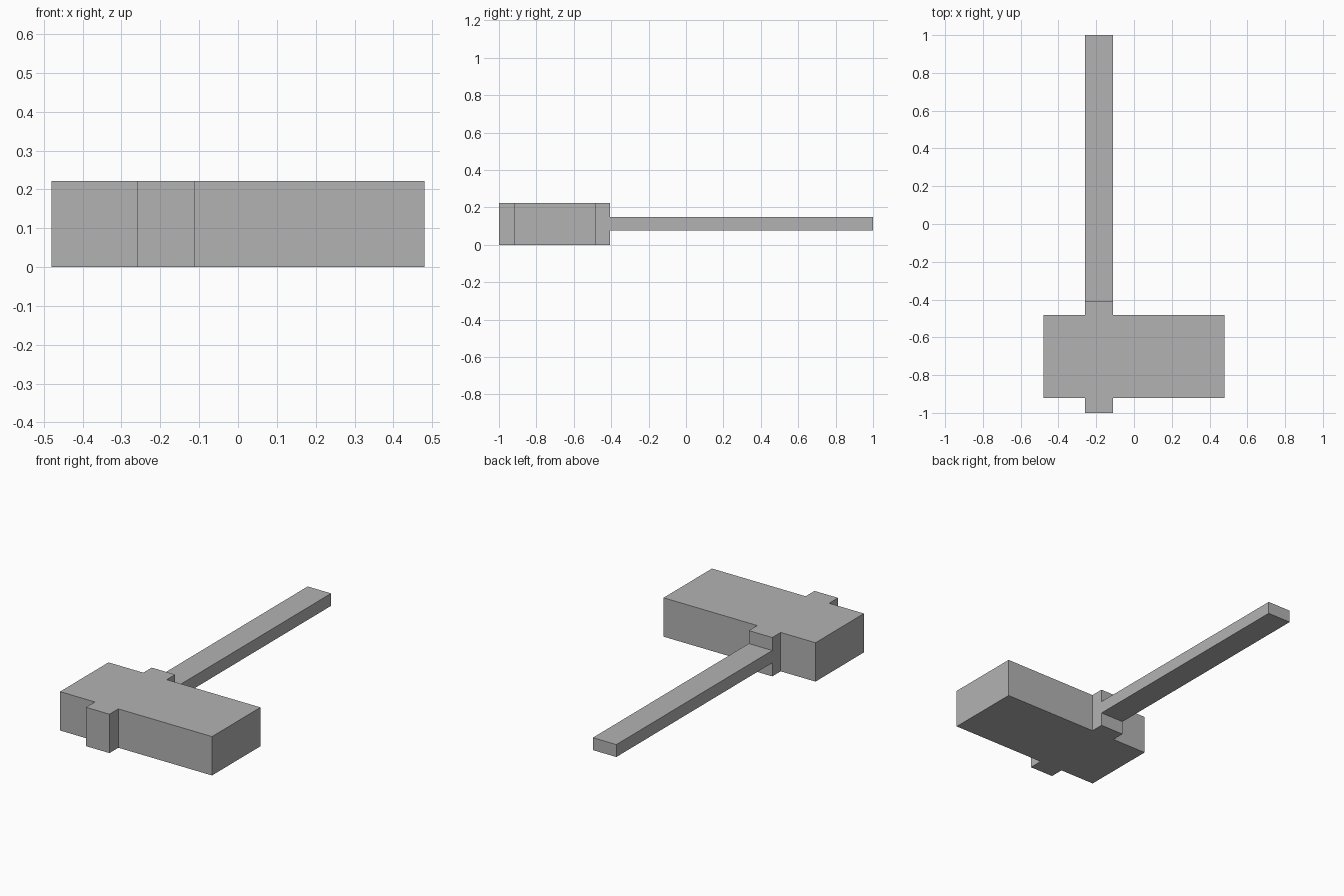
import bpy
import bmesh

cube = bpy.data.objects.get("Cube")
if cube:
    bpy.data.objects.remove(cube, do_unlink=True)

grey = bpy.data.materials.new("plain grey")
grey.use_nodes = True
colour = (0.45, 0.45, 0.45, 1)
grey.diffuse_color = colour
grey.node_tree.nodes["Principled BSDF"].inputs["Base Color"].default_value = colour


def extrude_outline(name, outline, bottom, top):
    """Raise a flat outline into a solid with flat faces."""
    bm = bmesh.new()
    base = bm.faces.new([bm.verts.new((x, y, bottom)) for x, y in outline])
    raised = bmesh.ops.extrude_face_region(bm, geom=[base], use_keep_orig=True)["geom"]
    verts = [v for v in raised if isinstance(v, bmesh.types.BMVert)]
    bmesh.ops.translate(bm, verts=verts, vec=(0, 0, top - bottom))
    bmesh.ops.recalc_face_normals(bm, faces=bm.faces)
    mesh = bpy.data.meshes.new(name)
    bm.to_mesh(mesh)
    bm.free()
    mesh.materials.append(grey)
    obj = bpy.data.objects.new(name, mesh)
    bpy.context.collection.objects.link(obj)
    return obj


half_width = 0.48
left, right = -0.26, -0.112      # sides shared by the handle and the head collar
front, back = -0.92, -0.483      # faces of the main block
collar_front, collar_back = -1.0, -0.407

# Hammer head: a block with a collar standing out at front and back
extrude_outline("hammer_head", [
    (-half_width, front), (left, front), (left, collar_front),
    (right, collar_front), (right, front), (half_width, front),
    (half_width, back), (right, back), (right, collar_back),
    (left, collar_back), (left, back), (-half_width, back),
], 0, 0.222)

# Handle: a flat bar running back from the collar
extrude_outline("handle", [
    (left, collar_back), (right, collar_back), (right, 1), (left, 1),
], 0.077, 0.148)
